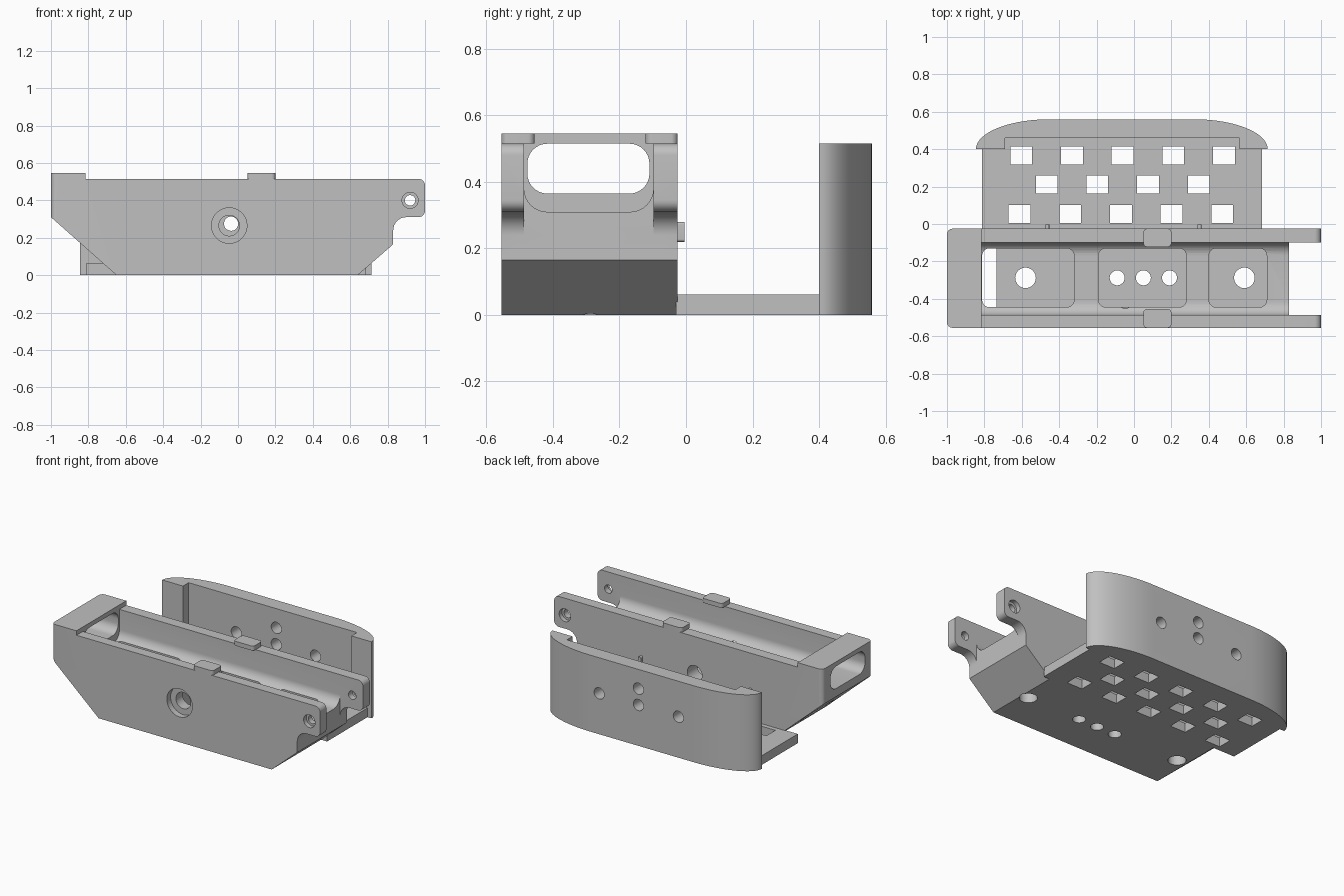
import bpy, bmesh
from math import cos, sin, radians

cube = bpy.data.objects.get("Cube")
if cube:
    bpy.data.objects.remove(cube, do_unlink=True)

grey = bpy.data.materials.new("light_grey")
grey.use_nodes = True
grey.diffuse_color = (0.53, 0.53, 0.53, 1)
grey.node_tree.nodes["Principled BSDF"].inputs["Base Color"].default_value = grey.diffuse_color


def arc(cu, cv, ru, rv, a0, a1, n=8):
    steps = [radians(a0 + (a1 - a0) * i / n) for i in range(n + 1)]
    return [(cu + ru * cos(a), cv + rv * sin(a)) for a in steps]


def circle(u, v, r):
    return arc(u, v, r, r, 0, 360, 32)[:-1]


def rect(u0, u1, v0, v1):
    return [(u0, v0), (u1, v0), (u1, v1), (u0, v1)]


def rounded(u0, u1, v0, v1, r):
    return (arc(u0 + r, v0 + r, r, r, 180, 270) + arc(u1 - r, v0 + r, r, r, 270, 360)
            + arc(u1 - r, v1 - r, r, r, 0, 90) + arc(u0 + r, v1 - r, r, r, 90, 180))


def prism(name, shapes, axis, lo, hi):
    """Extrude one or more separate 2D outlines along an axis."""
    place = {"x": lambda u, v, t: (t, u, v),
             "y": lambda u, v, t: (u, t, v),
             "z": lambda u, v, t: (u, v, t)}[axis]
    bm = bmesh.new()
    for pts in shapes:
        low = [bm.verts.new(place(u, v, lo)) for u, v in pts]
        high = [bm.verts.new(place(u, v, hi)) for u, v in pts]
        bm.faces.new(low)
        bm.faces.new(high)
        for i in range(len(pts)):
            j = (i + 1) % len(pts)
            bm.faces.new((low[i], low[j], high[j], high[i]))
    bmesh.ops.recalc_face_normals(bm, faces=bm.faces)
    mesh = bpy.data.meshes.new(name)
    bm.to_mesh(mesh)
    bm.free()
    mesh.materials.append(grey)
    obj = bpy.data.objects.new(name, mesh)
    bpy.context.collection.objects.link(obj)
    return obj


def select(obj):
    bpy.ops.object.select_all(action="DESELECT")
    obj.select_set(True)
    bpy.context.view_layer.objects.active = obj


def cut(obj, shapes, axis, lo, hi, operation="DIFFERENCE"):
    cutter = prism("cutter", shapes, axis, lo, hi)
    cutter.hide_render = True
    select(obj)
    mod = obj.modifiers.new("cut", "BOOLEAN")
    mod.operation, mod.solver, mod.object = operation, "EXACT", cutter
    bpy.ops.object.modifier_apply(modifier=mod.name)
    bpy.data.objects.remove(cutter, do_unlink=True)


FRONT, BACK = -0.555, -0.025      # outer faces of the body
IN_F, IN_B = -0.487, -0.098       # inner faces of its side walls
MID = -0.288
TOP, CAP = 0.515, 0.545

# Body: side outline with sloped ends and hinge lugs
outline = ([(-1, 0.31), (-0.65, 0), (0.64, 0), (0.83, 0.165)]
           + arc(0.9, 0.24, 0.07, 0.07, 180, 90)
           + arc(0.965, 0.345, 0.035, 0.035, -90, 0)
           + arc(0.965, 0.48, 0.035, 0.035, 0, 90)
           + [(-0.815, TOP), (-0.815, CAP), (-1, CAP)])
body = prism("body", [outline], "y", FRONT, BACK)
cut(body, [rounded(-1, 1.2, FRONT, BACK, 0.03)], "z", -0.1, 0.7, "INTERSECT")

# Channel with filleted floor, open at the lug end
channel = ([(IN_F, 0.7)] + arc(IN_F + 0.07, 0.38, 0.07, 0.07, 180, 270)
           + arc(IN_B - 0.07, 0.38, 0.07, 0.07, 270, 360) + [(IN_B, 0.7)])
cut(body, [channel], "x", -0.815, 1.1)
cut(body, [rect(IN_F, IN_B, -0.1, 0.7)], "x", 0.83, 1.1)

# Window in the end block
cut(body, [rounded(-0.477, -0.11, 0.365, TOP, 0.06)], "x", -1.1, -0.75)

# Floor pockets and drilled holes beneath them
pockets = [rounded(a, b, -0.445, -0.13, 0.04)
           for a, b in ((-0.812, -0.32), (-0.19, 0.28), (0.4, 0.71))]
cut(body, pockets, "z", 0.075, 0.45)
drills = [circle(x, MID, 0.055) for x in (-0.58, 0.59)]
drills += [circle(x, MID, 0.04) for x in (-0.09, 0.05, 0.19)]
cut(body, drills, "z", -0.1, 0.2)

# Cross bore and hinge bores, counterbored from outside
cut(body, [circle(-0.047, 0.265, 0.055), circle(0.92, 0.4, 0.028)], "y", -0.7, 0.1)
cut(body, [circle(-0.047, 0.265, 0.095)], "y", -0.7, FRONT + 0.04)
for lo, hi in ((-0.7, FRONT + 0.03), (BACK - 0.03, 0.1)):
    cut(body, [circle(0.92, 0.4, 0.043)], "y", lo, hi)

# Clips on the top rails
clips = [prism("front_clip", [rounded(0.05, 0.2, FRONT, -0.455, 0.02)], "z", TOP, CAP),
         prism("back_clip", [rounded(0.05, 0.2, -0.122, BACK, 0.02)], "z", TOP, CAP)]

# Small pins on the back wall
pins = prism("back_pins", [rounded(x - 0.01, x + 0.01, 0.22, 0.28, 0.008)
                           for x in (-0.463, 0.35)], "y", BACK - 0.01, -0.004)

# Base plate with staggered square holes
plate = prism("base_plate", [[(-0.812, -0.03), (0.685, -0.03), (0.685, 0.4), (0.565, 0.4),
                              (0.565, 0.46), (-0.69, 0.46), (-0.69, 0.4), (-0.812, 0.4)]],
              "z", 0, 0.062)
squares = []
for y, start, count in ((0.367, -0.603, 5), (0.21, -0.467, 4), (0.053, -0.612, 5)):
    for i in range(count):
        x = start + 0.271 * i
        squares.append(rect(x - 0.058, x + 0.058, y - 0.048, y + 0.048))
cut(plate, squares, "z", -0.1, 0.2)

# Curved rear panel with four screw holes
panel_outline = ([(-0.69, 0.4), (-0.69, 0.46), (0.565, 0.46), (0.565, 0.4)]
                 + arc(0.32, 0.4, 0.395, 0.16, 0, 90, 20)
                 + arc(-0.45, 0.4, 0.395, 0.16, 90, 180, 20))
panel = prism("rear_panel", [panel_outline], "z", 0, TOP)
cut(panel, [circle(x, z, 0.038) for x, z in
            ((-0.335, 0.275), (-0.037, 0.275), (-0.037, 0.385), (0.255, 0.275))], "y", 0.3, 0.7)

for obj in [body, plate, panel, pins] + clips:
    select(obj)
    bpy.ops.object.shade_smooth_by_angle(angle=radians(30))
